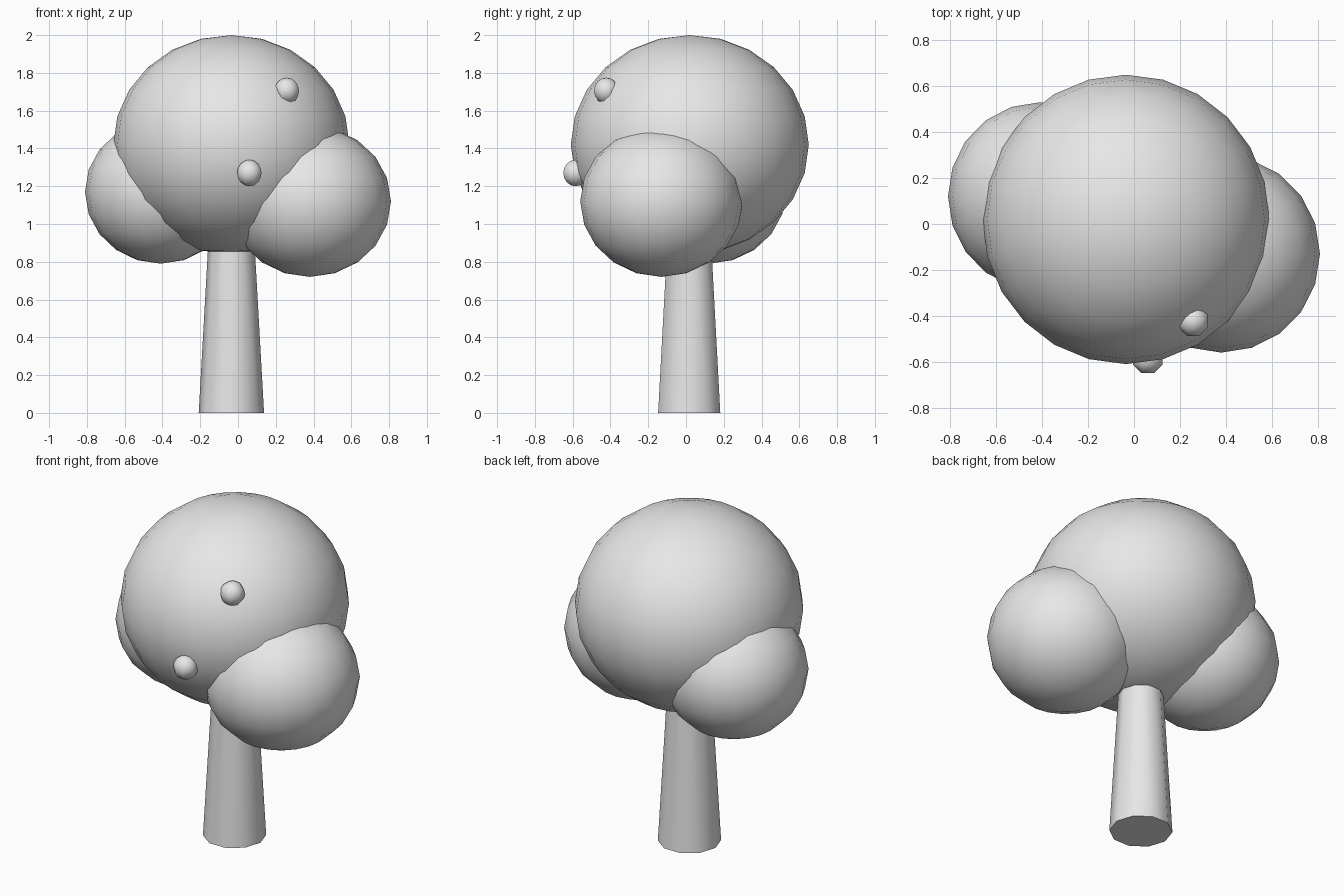
import bpy
import math

cube = bpy.data.objects.get("Cube")
if cube:
    bpy.data.objects.remove(cube, do_unlink=True)

# One plain colour for the whole tree
grey = bpy.data.materials.new("light_grey")
grey.use_nodes = True
colour = (0.8, 0.8, 0.8, 1.0)
grey.diffuse_color = colour
grey.node_tree.nodes["Principled BSDF"].inputs["Base Color"].default_value = colour


def finish(name):
    obj = bpy.context.object
    obj.name = name
    obj.data.materials.append(grey)
    bpy.ops.object.transform_apply(location=False, rotation=True, scale=True)
    bpy.ops.object.shade_smooth_by_angle(angle=math.radians(50))
    return obj


def ball(name, centre, radii, segments, rings, turn=0.0):
    bpy.ops.mesh.primitive_uv_sphere_add(segments=segments, ring_count=rings, radius=1,
                                         location=centre, rotation=(0, 0, turn))
    bpy.context.object.scale = radii
    return finish(name)


# Tapered ten-sided trunk, its top hidden inside the crown
height = 1.1
bpy.ops.mesh.primitive_cone_add(vertices=10, radius1=0.173, radius2=0.111, depth=height,
                                location=(-0.035, 0.017, height / 2),
                                rotation=(0, 0, math.pi / 2))
finish("trunk")

# Crown and two lower foliage lobes
ball("crown", (-0.035, 0.02, 1.42), (0.625, 0.63, 0.58), 24, 12)
ball("left_foliage", (0.38, -0.13, 1.12), (0.43, 0.43, 0.40), 20, 10)
ball("right_foliage", (-0.41, 0.12, 1.17), (0.40, 0.41, 0.38), 20, 10)

# Small fruits on the front of the crown
for name, centre in (("lower_fruit", (0.06, -0.585, 1.27)),
                     ("upper_fruit", (0.258, -0.422, 1.705))):
    ball(name, centre, (0.07, 0.07, 0.07), 8, 8, math.pi / 8)
